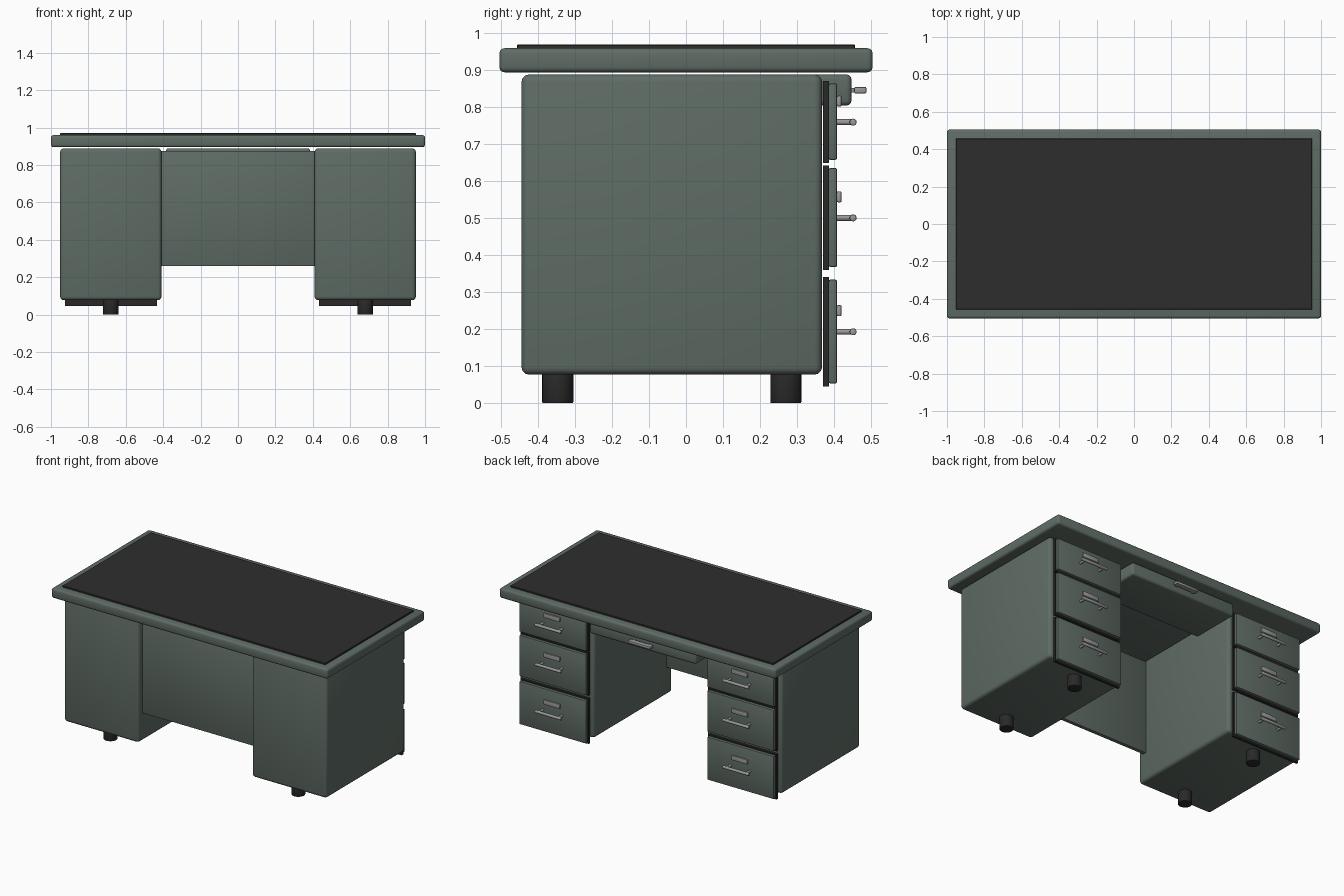
import bpy, bmesh, math
from mathutils import Matrix

if "Cube" in bpy.data.objects:
    bpy.data.objects.remove(bpy.data.objects["Cube"])


def mat(name, rgb):
    m = bpy.data.materials.new(name)
    m.diffuse_color = (*rgb, 1)
    m.use_nodes = True
    m.node_tree.nodes["Principled BSDF"].inputs["Base Color"].default_value = m.diffuse_color
    return m


GREEN = mat("grey_green_paint", (0.115, 0.15, 0.13))
BLACK = mat("black_top", (0.027, 0.027, 0.027))
RUBBER = mat("dark_rubber", (0.022, 0.022, 0.022))
METAL = mat("brushed_metal", (0.32, 0.32, 0.32))


def finish(name, bm, material):
    me = bpy.data.meshes.new(name)
    bm.to_mesh(me)
    bm.free()
    me.materials.append(material)
    for p in me.polygons:
        p.use_smooth = True
    me.set_sharp_from_angle(angle=math.radians(35))
    ob = bpy.data.objects.new(name, me)
    bpy.context.collection.objects.link(ob)
    return ob


def box(name, x, y, z, material, bevel=0.0, seg=3):
    """Box from (min, max) ranges with optional rounded edges."""
    bm = bmesh.new()
    bmesh.ops.create_cube(bm, size=1)
    for v in bm.verts:
        for i, (a, b) in enumerate((x, y, z)):
            v.co[i] = a if v.co[i] < 0 else b
    if bevel:
        bmesh.ops.bevel(bm, geom=bm.edges[:], offset=bevel, segments=seg,
                        profile=0.5, affect='EDGES', clamp_overlap=True)
    return finish(name, bm, material)


def cylinder(name, centre, r, length, axis, material, bevel=0.0, n=24):
    rot = {'X': Matrix.Rotation(math.pi / 2, 4, 'Y'),
           'Y': Matrix.Rotation(math.pi / 2, 4, 'X'),
           'Z': Matrix.Identity(4)}[axis]
    bm = bmesh.new()
    bmesh.ops.create_cone(bm, cap_ends=True, segments=n, radius1=r, radius2=r,
                          depth=length, matrix=Matrix.Translation(centre) @ rot)
    if bevel:
        caps = [e for e in bm.edges if any(len(f.verts) > 4 for f in e.link_faces)]
        bmesh.ops.bevel(bm, geom=caps, offset=bevel, segments=2, profile=0.5, affect='EDGES')
    return finish(name, bm, material)


# desktop and writing surface
box("desktop", (-1, 1), (-0.505, 0.505), (0.895, 0.96), GREEN, 0.014)
box("writing_surface", (-0.952, 0.952), (-0.457, 0.457), (0.95, 0.97), BLACK, 0.002, 1)

# knee-hole back panel and shallow centre drawer with its pull
box("modesty_panel", (-0.42, 0.42), (-0.405, -0.38), (0.26, 0.875), GREEN, 0.004, 2)
box("centre_drawer", (-0.385, 0.385), (0.12, 0.448), (0.805, 0.889), GREEN, 0.014)
box("centre_pull", (-0.08, 0.08), (0.455, 0.488), (0.838, 0.855), METAL, 0.003, 2)
for px in (-0.06, 0.06):
    box("centre_pull_post", (px - 0.008, px + 0.008), (0.445, 0.46), (0.84, 0.853), METAL)

# (bottom, top, handle height) of the dark backing of each drawer
DRAWERS = [("lower", 0.045, 0.341, 0.193),
           ("middle", 0.36, 0.643, 0.501),
           ("upper", 0.65, 0.872, 0.76)]

for side, cx in (("left", -0.68), ("right", 0.68)):
    # pedestal cabinet
    box(side + "_pedestal", (cx - 0.271, cx + 0.271), (-0.445, 0.368),
        (0.077, 0.889), GREEN, 0.02)
    # feet
    for pos, fy in (("front", -0.347), ("back", 0.27)):
        cylinder(f"{side}_{pos}_foot", (cx, fy, 0.045), 0.042, 0.09, 'Z', RUBBER, 0.003)
    for lvl, z0, z1, hz in DRAWERS:
        n = f"{side}_{lvl}_"
        # dark backing and painted front
        box(n + "drawer_backing", (cx - 0.246, cx + 0.246), (0.371, 0.387), (z0, z1), RUBBER)
        box(n + "drawer_front", (cx - 0.241, cx + 0.241), (0.386, 0.409),
            (z0 + 0.008, z1 - 0.007), GREEN, 0.005, 2)
        # bar handle on two posts
        cylinder(n + "handle_bar", (cx, 0.452, hz), 0.0095, 0.19, 'X', METAL, 0.003, 16)
        for dx in (-0.07, 0.07):
            cylinder(n + "handle_post", (cx + dx, 0.43, hz), 0.008, 0.045, 'Y', METAL, n=16)
        # label holder
        lz = hz + 0.057
        box(n + "label_holder", (cx - 0.058, cx + 0.058), (0.408, 0.421),
            (lz - 0.015, lz + 0.015), METAL, 0.004, 2)
